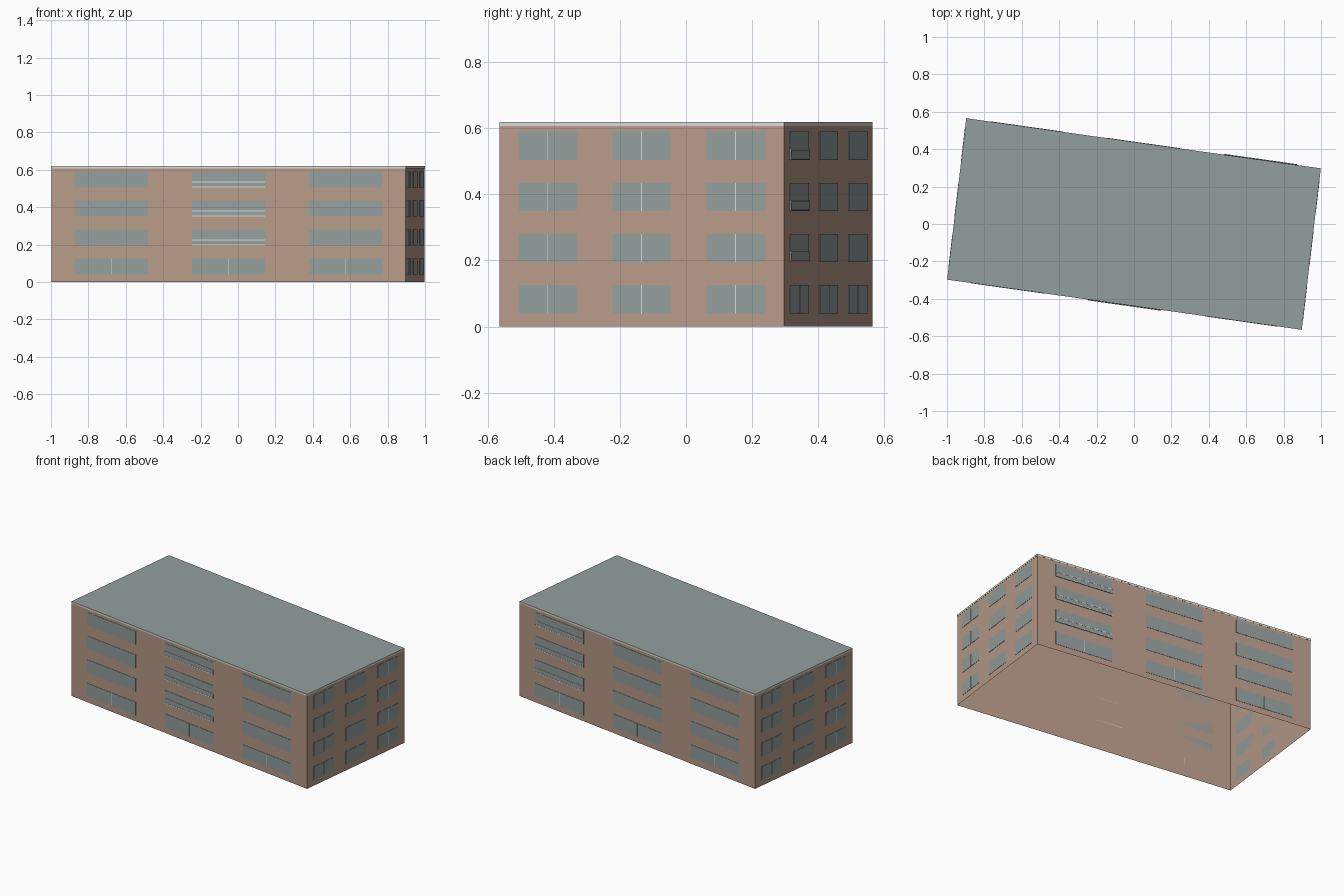
import bpy, bmesh
from mathutils import Vector, Matrix

cube = bpy.data.objects.get("Cube")
if cube:
    bpy.data.objects.remove(cube, do_unlink=True)


def material(name, color):
    m = bpy.data.materials.new(name)
    m.use_nodes = True
    m.diffuse_color = (*color, 1)
    m.node_tree.nodes["Principled BSDF"].inputs["Base Color"].default_value = (*color, 1)
    return m


brick = material("pinkish_brown_wall", (0.48, 0.33, 0.25))
slate = material("grey_green_slate", (0.29, 0.35, 0.34))
trim = material("pale_trim", (0.70, 0.71, 0.66))

# Footprint corners, counter-clockwise from the front right-hand corner
A, B = Vector((-0.998, -0.297, 0)), Vector((0.896, -0.565, 0))
CORNERS = [A, B, -A, -B]
EAVES, TOP = 0.608, 0.62


def finish(name, bm, *mats):
    mesh = bpy.data.meshes.new(name)
    bm.to_mesh(mesh)
    bm.free()
    for m in mats:
        mesh.materials.append(m)
    obj = bpy.data.objects.new(name, mesh)
    bpy.context.collection.objects.link(obj)
    return obj


def ring(name, z0, z1, scale, capped, *mats):
    """Open-bottomed prism over the footprint, optionally capped."""
    bm = bmesh.new()
    low = [bm.verts.new(c * scale + Vector((0, 0, z0))) for c in CORNERS]
    high = [bm.verts.new(c * scale + Vector((0, 0, z1))) for c in CORNERS]
    for i in range(4):
        j = (i + 1) % 4
        bm.faces.new((low[i], low[j], high[j], high[i]))
    if capped:
        bm.faces.new(high).material_index = 1
    return finish(name, bm, *mats)


def plate(bm, side, u, width, z0, z1, depth):
    """Thin box on a wall: u is the centre along the wall from 0 to 1."""
    a, b = CORNERS[side], CORNERS[(side + 1) % 4]
    along = (b - a).normalized()
    out = along.cross(Vector((0, 0, 1)))
    centre = a.lerp(b, u) + out * depth / 2 + Vector((0, 0, (z0 + z1) / 2))
    frame = Matrix((along * width, out * depth, Vector((0, 0, z1 - z0)))).transposed().to_4x4()
    bmesh.ops.create_cube(bm, size=1, matrix=Matrix.Translation(centre) @ frame)


# Shell and flat roof with a pale edge
ring("walls", 0, EAVES, 1, False, brick)
ring("roof", EAVES, TOP, 1.001, True, trim, slate)

# Windows on every wall, three columns by four storeys
windows, mullions, balconies, rails = (bmesh.new() for _ in range(4))
BALCONY_COLUMN = {0: 1, 2: 0}
for side in range(4):
    length = (CORNERS[(side + 1) % 4] - CORNERS[side]).length
    width = length * 0.206
    for col in range(3):
        u = 0.5 + (col - 1) * 0.33
        for floor in range(4):
            z = 0.04 + floor * 0.155
            plate(windows, side, u, width, z, z + 0.085, 0.002)
            # Short walls have divided windows throughout, long walls only at ground level
            if side % 2 or floor == 0:
                plate(mullions, side, u, 0.0025, z, z + 0.085, 0.003)
            elif BALCONY_COLUMN[side] == col:
                plate(balconies, side, u, width, z, z + 0.028, 0.004)
                for h in (0.001, 0.028):
                    plate(rails, side, u, width, z + h, z + h + 0.004, 0.005)

for name, bm, mat in (("windows", windows, slate), ("window_mullions", mullions, trim),
                      ("balcony_panels", balconies, slate), ("balcony_rails", rails, trim)):
    bmesh.ops.recalc_face_normals(bm, faces=bm.faces)
    finish(name, bm, mat)
